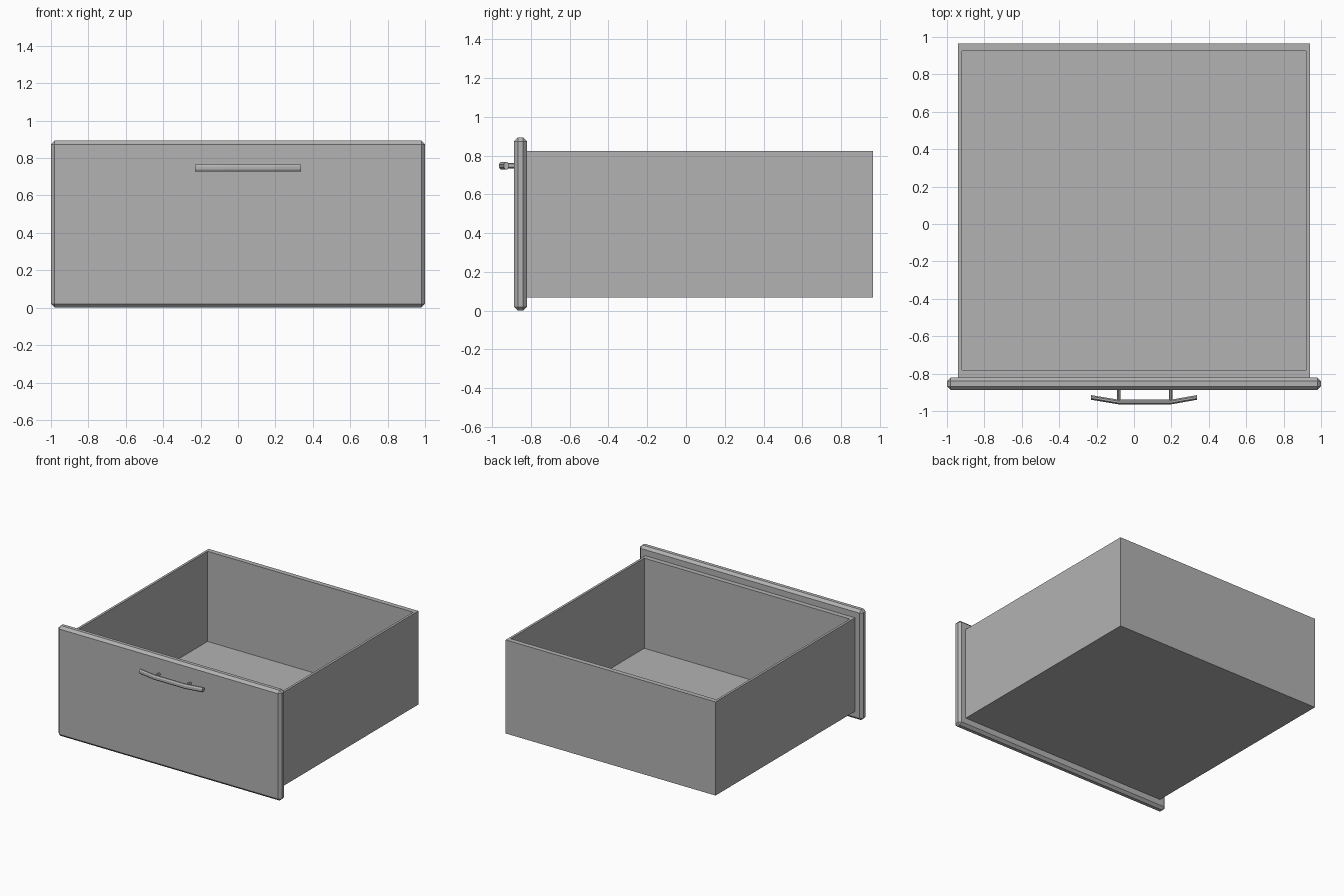
import bpy
import bmesh
import math
from mathutils import Vector

cube = bpy.data.objects.get("Cube")
if cube:
    bpy.data.objects.remove(cube, do_unlink=True)

grey = bpy.data.materials.new("drawer grey")
grey.use_nodes = True
GREY = (0.45, 0.45, 0.45, 1)
grey.diffuse_color = GREY
grey.node_tree.nodes["Principled BSDF"].inputs["Base Color"].default_value = GREY


def finish(name, bm):
    bmesh.ops.recalc_face_normals(bm, faces=bm.faces)
    mesh = bpy.data.meshes.new(name)
    bm.to_mesh(mesh)
    bm.free()
    mesh.materials.append(grey)
    obj = bpy.data.objects.new(name, mesh)
    bpy.context.collection.objects.link(obj)
    return obj


def box(low, high):
    bm = bmesh.new()
    bmesh.ops.create_cube(bm, size=1)
    low, high = Vector(low), Vector(high)
    for v in bm.verts:
        v.co = (low + high) / 2 + v.co * (high - low)
    return bm


# Open drawer body: inset the top face, then sink it to the inner floor
low, high = (-0.94, -0.82, 0.067), (0.94, 0.965, 0.825)
SIDE_WALL, END_WALL, FLOOR = 0.027, 0.039, 0.095
bm = box(low, high)
top = max(bm.faces, key=lambda f: f.calc_center_median().z)
bmesh.ops.inset_region(bm, faces=[top], thickness=SIDE_WALL)
for v in top.verts:
    v.co.y = low[1] + END_WALL if v.co.y < 0 else high[1] - END_WALL
walls = bmesh.ops.extrude_discrete_faces(bm, faces=[top])
for v in walls["faces"][0].verts:
    v.co.z = FLOOR
finish("drawer_body", bm)

# Chamfered front panel
panel = finish("front_panel", box((-1, -0.888, 0), (1, -0.82, 0.893)))
chamfer = panel.modifiers.new("chamfer", "BEVEL")
chamfer.width = 0.02
chamfer.segments = 1

# Bowed handle bar: an eight-sided section swept along a bent path
HANDLE_Z = 0.748
path = [(-0.23, -0.927), (-0.082, -0.952), (0.197, -0.952), (0.338, -0.927)]
bm = bmesh.new()
rings = []
for x, y in path:
    ring = []
    for i in range(8):
        a = math.tau * (i + 0.5) / 8
        ring.append(bm.verts.new((x, y + 0.0135 * math.cos(a),
                                  HANDLE_Z + 0.0205 * math.sin(a))))
    rings.append(ring)
for a, b in zip(rings, rings[1:]):
    for i in range(8):
        j = (i + 1) % 8
        bm.faces.new((a[i], a[j], b[j], b[i]))
bm.faces.new(rings[0])
bm.faces.new(rings[-1])
finish("handle_bar", bm)

# Two short posts joining the bar to the panel
for side, x in (("right", -0.082), ("left", 0.197)):
    bm = bmesh.new()
    bmesh.ops.create_cone(bm, cap_ends=True, segments=8, radius1=1, radius2=1, depth=1)
    for v in bm.verts:
        v.co = (x + v.co.x * 0.009, -0.915 + v.co.z * 0.06, HANDLE_Z + v.co.y * 0.013)
    finish("handle_post_" + side, bm)
